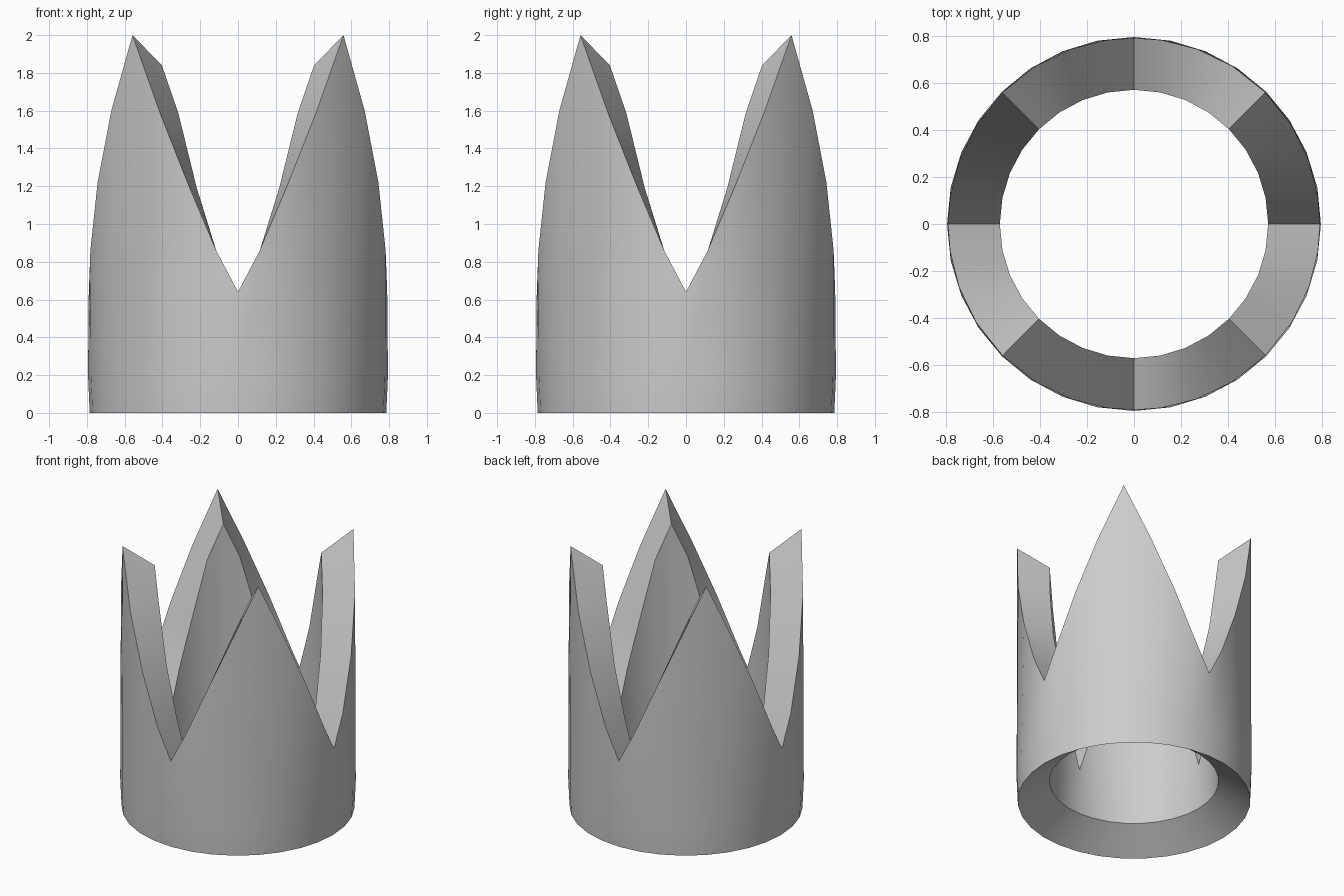
import bpy, bmesh
from math import sin, cos, radians

if "Cube" in bpy.data.objects:
    bpy.data.objects.remove(bpy.data.objects["Cube"])

# Spike profile from valley (0 deg) to tip (45 deg): angle, height
OUTER = [(0, 0.64), (8.4, 0.86), (19.8, 1.22), (31.9, 1.60), (45, 2.0)]
INNER = [(0, 0.49), (11.25, 0.84), (22.5, 1.19), (33.75, 1.59), (45, 1.84)]
R_IN, R_OUT = 0.57, 0.79
SEG = 32


def rim(profile, i):
    """Angle and height of rim point i, the profile mirrored in each quarter."""
    quarter, k = divmod(i, 8)
    a, z = profile[k] if k <= 4 else profile[8 - k]
    if k > 4:
        a = 90 - a
    return a + 90 * quarter, z


def vert(bm, r, a, z):
    a = radians(a)
    return bm.verts.new((r * cos(a), r * sin(a), z))


bm = bmesh.new()
columns = []
for i in range(SEG):
    a = i * 360 / SEG
    ao, zo = rim(OUTER, i)
    ai, zi = rim(INNER, i)
    columns.append([
        vert(bm, R_IN, a, 0.15),           # recessed lower lip
        vert(bm, R_OUT - 0.005, a, 0.0),   # foot
        vert(bm, R_OUT + 0.004, a, 0.2),
        vert(bm, R_OUT, ao, zo),           # outer spike edge
        vert(bm, R_IN, ai, zi),            # inner spike edge
    ])

for i in range(SEG):
    c, d = columns[i], columns[(i + 1) % SEG]
    for k in range(5):
        n = (k + 1) % 5
        bm.faces.new((c[k], d[k], d[n], c[n]))
bmesh.ops.recalc_face_normals(bm, faces=bm.faces)

# Spiked ring
mesh = bpy.data.meshes.new("spiked_ring")
bm.to_mesh(mesh)
bm.free()
ring = bpy.data.objects.new("spiked_ring", mesh)
bpy.context.collection.objects.link(ring)
bpy.context.view_layer.objects.active = ring
ring.select_set(True)
bpy.ops.object.shade_smooth_by_angle(angle=radians(30))
